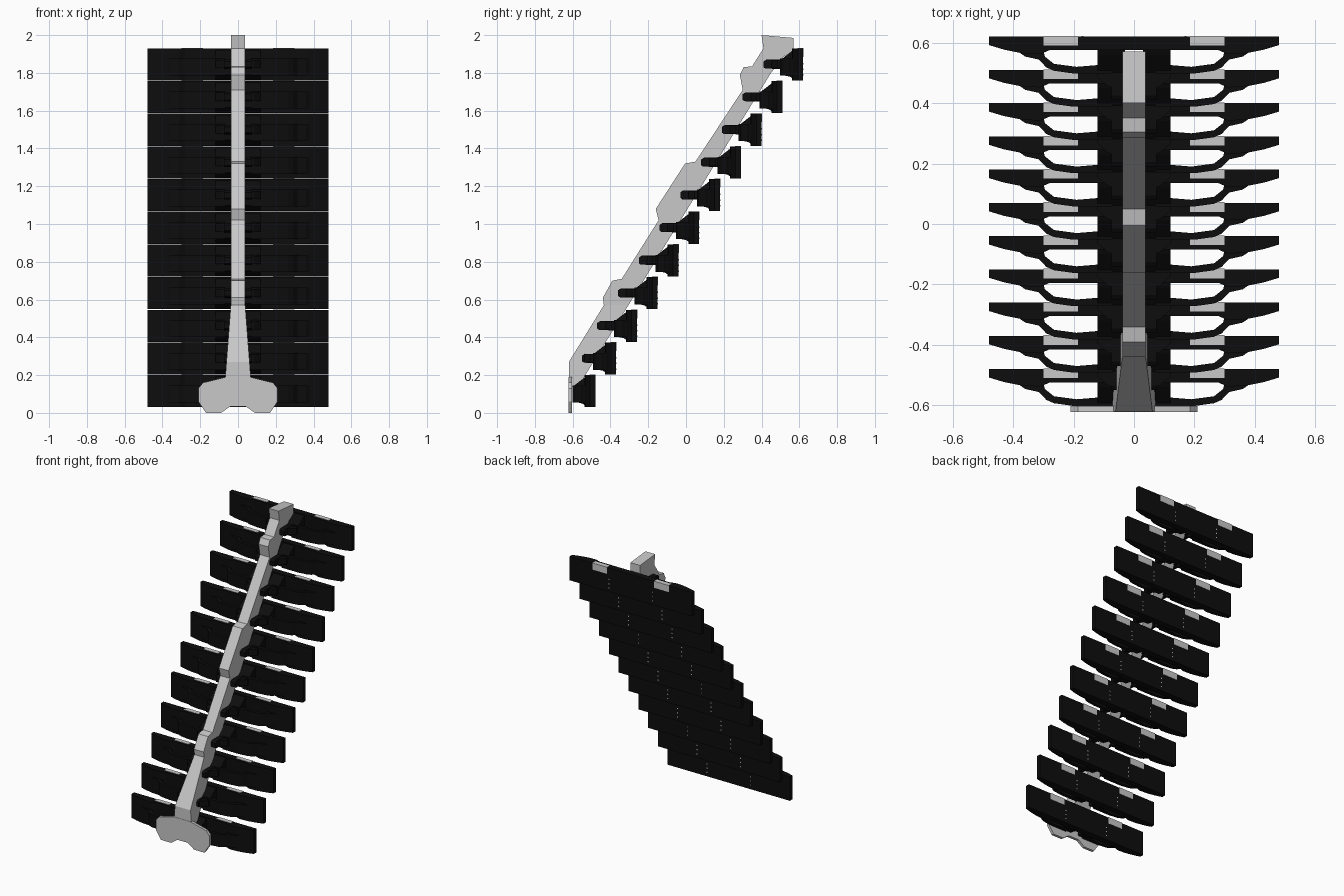
import bpy, bmesh

cube = bpy.data.objects.get("Cube")
if cube:
    bpy.data.objects.remove(cube)


def material(name, value):
    m = bpy.data.materials.new(name)
    m.use_nodes = True
    color = (value, value, value, 1)
    m.diffuse_color = color
    m.node_tree.nodes["Principled BSDF"].inputs["Base Color"].default_value = color
    return m


GREY = material("light_grey", 0.58)
BLACK = material("matt_black", 0.004)
STEP_Y, STEP_Z, COUNT = 0.11, 0.173, 11
BACK, BASE, HEIGHT = -0.48, 0.03, 0.17


def prism(name, points, place, low, high, mat):
    """Extrude a flat outline between two levels; place maps (a, b, level) to xyz."""
    bm = bmesh.new()
    ends = [[bm.verts.new(place(a, b, s)) for a, b in points] for s in (low, high)]
    for ring in ends:
        bm.faces.new(ring)
    n = len(points)
    for i in range(n):
        j = (i + 1) % n
        bm.faces.new((ends[0][i], ends[0][j], ends[1][j], ends[1][i]))
    bmesh.ops.recalc_face_normals(bm, faces=bm.faces)
    mesh = bpy.data.meshes.new(name)
    bm.to_mesh(mesh)
    bm.free()
    mesh.materials.append(mat)
    obj = bpy.data.objects.new(name, mesh)
    bpy.context.collection.objects.link(obj)
    return obj


def plan(a, b, s):
    return (a, b, s)


def side(a, b, s):
    return (s, a, b)


def front(a, b, s):
    return (a, s, b)


def flare(a, b, s):
    # half width grows towards the foot
    return (s * (0.038 + 0.03 * (0.57 - b) / 0.39), a, b)


def box(x0, x1, y0, y1):
    return [(x0, y0), (x1, y0), (x1, y1), (x0, y1)]


def repeat(obj, mirror=True, start=0, count=COUNT):
    """Set a part in the panel frame, mirror it and step it up the slope."""
    obj.location = (0, BACK + start * STEP_Y, BASE + start * STEP_Z)
    if mirror:
        obj.modifiers.new("Mirror", "MIRROR")
    if count > 1:
        arr = obj.modifiers.new("Steps", "ARRAY")
        arr.count = count
        arr.use_relative_offset = False
        arr.use_constant_offset = True
        arr.constant_offset_displace = (0, STEP_Y, STEP_Z)


# Sloping spine with its raised knuckles and squared head
spine = [(-0.435, 0.57), (-0.44, 0.61), (-0.39, 0.70), (-0.34, 0.71),
         (-0.145, 1.02), (-0.16, 1.08), (-0.005, 1.32), (0.05, 1.33),
         (0.30, 1.71), (0.285, 1.79), (0.305, 1.83), (0.35, 1.835),
         (0.41, 1.93), (0.40, 2.0), (0.57, 1.985), (0.57, 1.91),
         (0.52, 1.89), (0.45, 1.80), (-0.305, 0.57)]
prism("spine", spine, side, -0.038, 0.038, GREY)

# Flared lower end of the spine
lower = [(-0.62, 0.14), (-0.62, 0.27), (-0.435, 0.57), (-0.305, 0.57), (-0.57, 0.14)]
prism("spine_lower", lower, flare, -1, 1, GREY)

# Lobed foot plate
half = [(0.064, 0.19), (0.185, 0.16), (0.21, 0.13), (0.21, 0.06),
        (0.17, 0), (0.09, 0), (0.04, 0.035)]
foot = half + [(-x, z) for x, z in reversed(half)]
prism("foot_plate", foot, front, -0.622, -0.603, GREY)

# Winged panels, thinner towards the tips
half = [(0.48, 0), (0.48, -0.028), (0.43, -0.043), (0.37, -0.055),
        (0.31, -0.058), (0.28, -0.045)]
wing = half + [(-x, y) for x, y in reversed(half)]
repeat(prism("panel", wing, plan, 0, HEIGHT, BLACK), mirror=False)

# Curved arms joining wings to the hub
arm = [(0.39, -0.045), (0.36, -0.066), (0.315, -0.076), (0.29, -0.102),
       (0.265, -0.113), (0.20, -0.122), (0.07, -0.122), (0.07, -0.09),
       (0.19, -0.10), (0.265, -0.09), (0.295, -0.066), (0.30, -0.045)]
repeat(prism("arm", arm, plan, 0.025, 0.115, BLACK))

# Wedge blocks behind each panel
wedge = [(-0.04, 0.165), (-0.06, 0.155), (-0.118, 0.11), (-0.118, 0.03),
         (-0.07, 0.02), (-0.04, 0.0)]
repeat(prism("wedge_block", wedge, side, 0.03, 0.12, BLACK))

# Clamps that grip the spine, shortened near the foot
for index, reach in enumerate((0.12, 0.18, 0.21)):
    clamp = [(-0.10, 0.11), (0.015 - reach, 0.11), (-reach, 0.10),
             (-reach, 0.07), (0.01 - reach, 0.063), (-0.10, 0.06)]
    last = index == 2
    repeat(prism("clamp", clamp, side, 0.03, 0.075, BLACK),
           start=index, count=COUNT - 2 if last else 1)
gusset = [(0.03, -0.10), (0.12, -0.10), (0.12, -0.135), (0.085, -0.165), (0.03, -0.175)]
repeat(prism("gusset", gusset, plan, 0.065, 0.108, BLACK), start=1, count=COUNT - 1)

# Pale inserts capping the upper edge of each panel
insert = box(0.185, 0.30, -0.03, 0.002)
repeat(prism("edge_insert", insert, plan, HEIGHT - 0.045, HEIGHT + 0.002, GREY))

# Small pale fixings on the outer face
for z in (0.025, 0.055, 0.085):
    dot = box(0.167, 0.174, z, z + 0.008)
    repeat(prism("fixing", dot, front, -0.002, 0.002, GREY))
